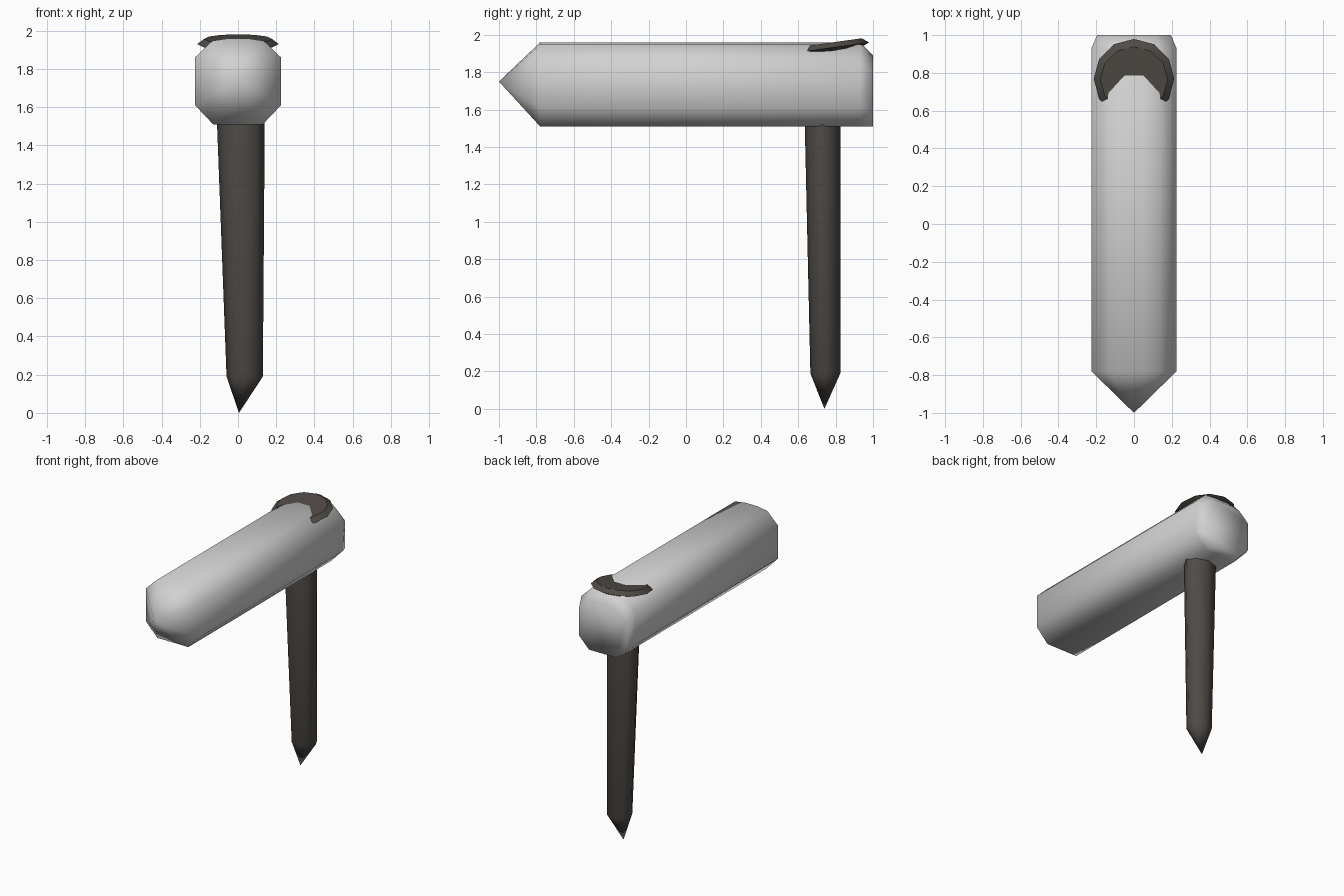
import bpy, bmesh, math
from mathutils import Matrix

if "Cube" in bpy.data.objects:
    bpy.data.objects.remove(bpy.data.objects["Cube"])


def material(name, rgb):
    m = bpy.data.materials.new(name)
    m.diffuse_color = (*rgb, 1)
    m.use_nodes = True
    m.node_tree.nodes["Principled BSDF"].inputs["Base Color"].default_value = m.diffuse_color
    return m


pale = material("pale grey", (0.64, 0.64, 0.64))
dark = material("dark iron", (0.080, 0.070, 0.062))


def loft(name, rings, mat, tip=None, tip_first=True):
    """Skin a list of equal-sized rings; close one end with a point, the other with a cap."""
    bm = bmesh.new()
    rows = [[bm.verts.new(p) for p in r] for r in rings]
    n = len(rows[0])
    for a, b in zip(rows, rows[1:]):
        for i in range(n):
            j = (i + 1) % n
            bm.faces.new((a[i], a[j], b[j], b[i]))
    if tip:
        t = bm.verts.new(tip)
        for i in range(n):
            bm.faces.new((rows[0][(i + 1) % n], rows[0][i], t))
    else:
        bm.faces.new(rows[0])
    bm.faces.new(rows[-1])
    bmesh.ops.recalc_face_normals(bm, faces=bm.faces)
    me = bpy.data.meshes.new(name)
    bm.to_mesh(me)
    bm.free()
    me.materials.append(mat)
    me.shade_smooth()
    ob = bpy.data.objects.new(name, me)
    bpy.context.collection.objects.link(ob)
    return ob


def ellipse(cx, cy, rx, ry, z, n):
    return [(cx + rx * math.cos(2 * math.pi * i / n),
             cy + ry * math.sin(2 * math.pi * i / n), z) for i in range(n)]


# Beam: chamfered bar with a pointed front and a sloped back edge
half = [(0.13, 1.51), (0.225, 1.61), (0.225, 1.86), (0.135, 1.947), (0.05, 1.96)]
section = half + [(-x, z) for x, z in reversed(half)]
body = [[(x, y, z) for x, z in section] for y in (-0.78, 0.93)]
back = [(x * 0.87, 1.0, 1.51 + (z - 1.51) * 0.845) for x, z in section]
loft("beam", body + [back], pale, tip=(0, -1, 1.75))

# Spike: tapering shaft with a sharp foot, running up into the beam
loft("spike", [ellipse(0.035, 0.745, 0.095, 0.08, 0.19, 8),
               ellipse(0.015, 0.73, 0.125, 0.095, 1.52, 8),
               ellipse(0.01, 0.745, 0.125, 0.095, 1.90, 8)],
     dark, tip=(0.005, 0.74, 0))

# Spike head: thin bevelled disc, tilted so its front sinks into the beam
head = loft("spike_head", [ellipse(0, 0, 0.17, 0.17, -0.045, 12),
                           ellipse(0, 0, 0.213, 0.213, -0.027, 12),
                           ellipse(0, 0, 0.178, 0.175, 0, 12)], dark)
head.data.transform(Matrix.Translation((0, 0.765, 1.957)) @ Matrix.Rotation(math.atan(0.14), 4, 'X'))
bpy.context.view_layer.objects.active = head
head.select_set(True)
bpy.ops.object.shade_smooth_by_angle(angle=math.radians(25))
